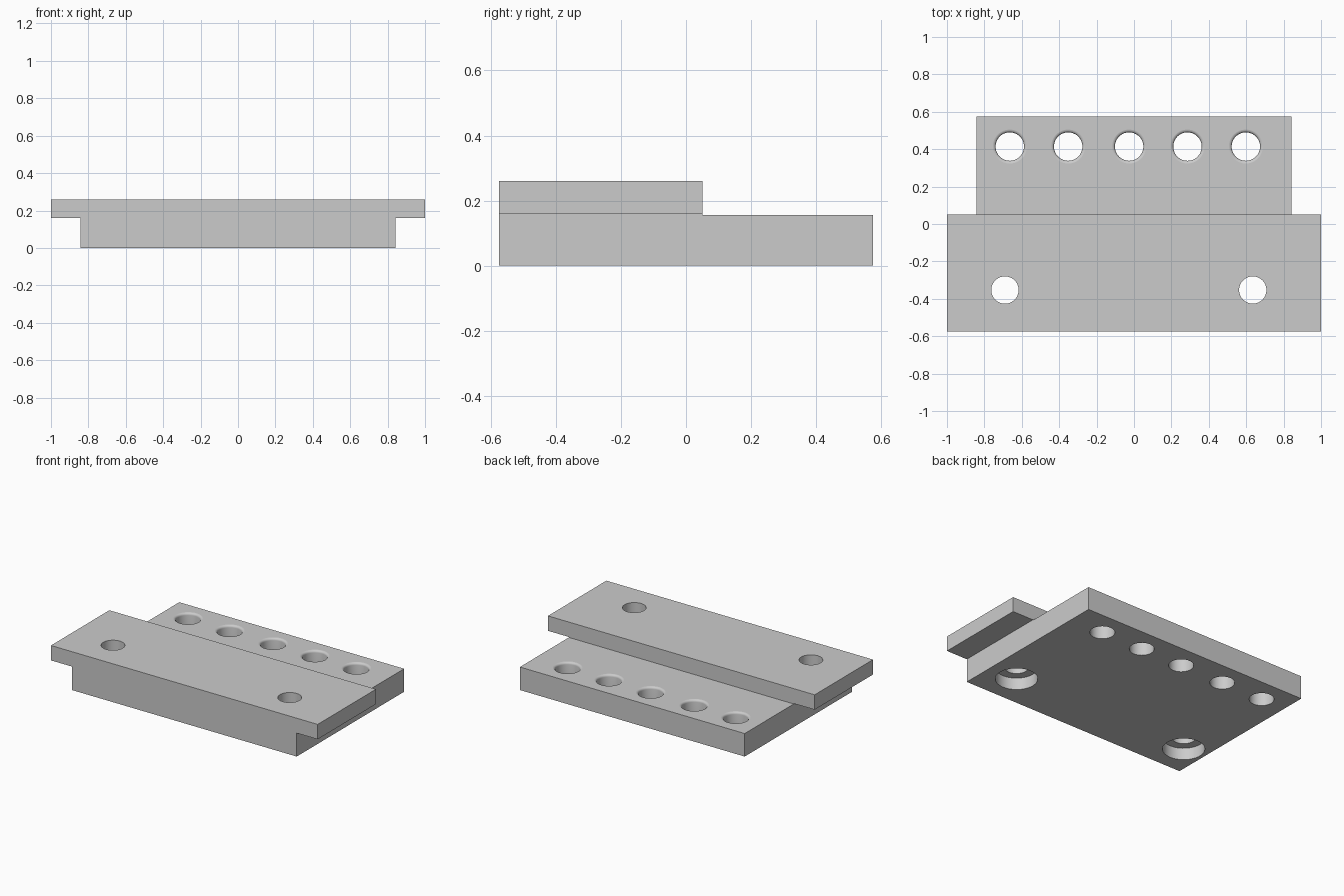
import bpy
import bmesh
import math

if "Cube" in bpy.data.objects:
    bpy.data.objects.remove(bpy.data.objects["Cube"], do_unlink=True)

grey = bpy.data.materials.new("plain grey")
grey.use_nodes = True
grey.diffuse_color = (0.6, 0.6, 0.6, 1)
for node in grey.node_tree.nodes:
    if node.type == 'BSDF_PRINCIPLED':
        node.inputs["Base Color"].default_value = (0.6, 0.6, 0.6, 1)

HALF_DEPTH, STEP_Y = 0.575, 0.05
LEDGE_Z, LIP_Z, TOP_Z = 0.156, 0.159, 0.26


def add_object(name, bm):
    bmesh.ops.recalc_face_normals(bm, faces=bm.faces)
    mesh = bpy.data.meshes.new(name)
    bm.to_mesh(mesh)
    bm.free()
    obj = bpy.data.objects.new(name, mesh)
    bpy.context.collection.objects.link(obj)
    mesh.materials.append(grey)
    return obj


def extrude_profile(name, profile, half_width):
    """Extrude a y-z outline across x."""
    bm = bmesh.new()
    face = bm.faces.new([bm.verts.new((-half_width, y, z)) for y, z in profile])
    moved = bmesh.ops.extrude_face_region(bm, geom=[face])["geom"]
    bmesh.ops.translate(bm, vec=(2 * half_width, 0, 0),
                        verts=[v for v in moved if isinstance(v, bmesh.types.BMVert)])
    return add_object(name, bm)


def lathe(name, profile, x, y):
    """Turn an r-z outline into a solid cutter."""
    bm = bmesh.new()
    verts = [bm.verts.new((r, 0, z)) for r, z in profile]
    edges = [bm.edges.new(pair) for pair in zip(verts, verts[1:])]
    bmesh.ops.spin(bm, geom=verts + edges, cent=(0, 0, 0), axis=(0, 0, 1),
                   angle=math.tau, steps=48, use_duplicate=False)
    bmesh.ops.remove_doubles(bm, verts=bm.verts, dist=1e-5)
    bmesh.ops.translate(bm, vec=(x, y, 0), verts=bm.verts)
    cutter = add_object(name, bm)
    cutter.hide_render = True
    return cutter


def cut(target, cutter):
    mod = target.modifiers.new("hole", 'BOOLEAN')
    mod.operation, mod.solver, mod.object = 'DIFFERENCE', 'EXACT', cutter
    with bpy.context.temp_override(object=target, active_object=target):
        bpy.ops.object.modifier_apply(modifier=mod.name)
    bpy.data.objects.remove(cutter, do_unlink=True)


# Base block, slightly lower behind the plate
base = extrude_profile("base_block", [
    (-HALF_DEPTH, 0), (HALF_DEPTH, 0), (HALF_DEPTH, LEDGE_Z),
    (STEP_Y, LEDGE_Z), (STEP_Y, LIP_Z), (-HALF_DEPTH, LIP_Z)], 0.843)

# Wider plate across the front
plate = extrude_profile("top_plate", [
    (-HALF_DEPTH, LIP_Z), (STEP_Y, LIP_Z),
    (STEP_Y, TOP_Z), (-HALF_DEPTH, TOP_Z)], 1.0)

# Row of rear holes with rounded upper rims
BORE, ROUND = 0.076, 0.015
rim = [(BORE + ROUND * (1 - math.cos(a)), LEDGE_Z - ROUND * (1 - math.sin(a)))
       for a in (math.pi / 2 * i / 4 for i in range(5))]
rear_profile = [(0, -0.1), (BORE, -0.1)] + rim + [(BORE + ROUND, 0.3), (0, 0.3)]
for x in (-0.664, -0.352, -0.026, 0.286, 0.598):
    cut(base, lathe("rear_hole_cutter", rear_profile, x, 0.414))

# Front screw holes, counterbored from below
SCREW, HEAD, HEAD_Z = 0.073, 0.129, 0.08
screw_profile = [(0, -0.1), (HEAD, -0.1), (HEAD, HEAD_Z),
                 (SCREW, HEAD_Z), (SCREW, 0.4), (0, 0.4)]
for x in (-0.69, 0.635):
    for part in (base, plate):
        cut(part, lathe("screw_hole_cutter", screw_profile, x, -0.353))

# Smooth bores, flat plate faces
for part in (base, plate):
    bpy.ops.object.select_all(action='DESELECT')
    part.select_set(True)
    bpy.context.view_layer.objects.active = part
    bpy.ops.object.shade_smooth_by_angle(angle=math.radians(30))
    for face in part.data.polygons:
        if abs(face.normal.z) > 0.99:
            face.use_smooth = False
